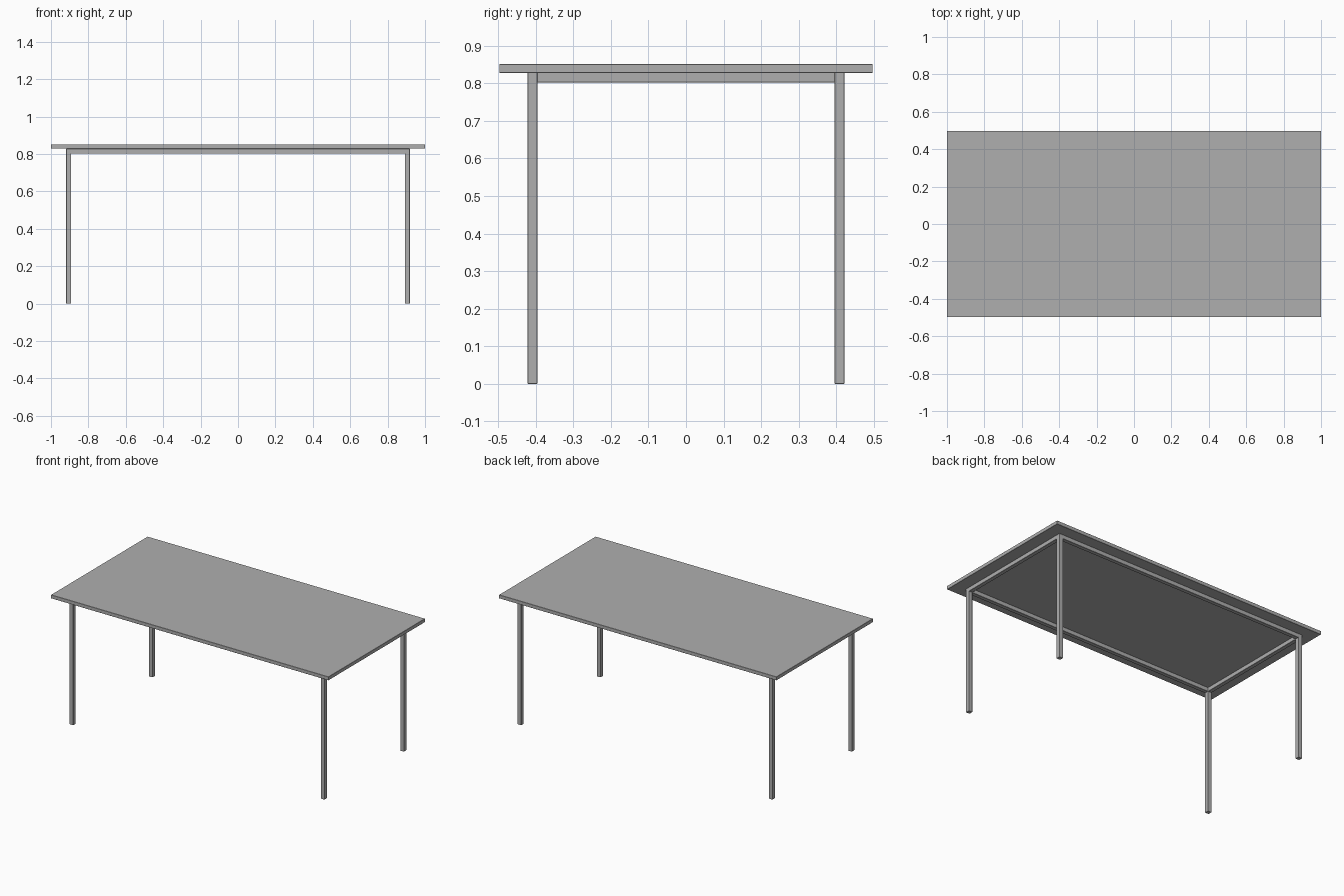
import bpy

if "Cube" in bpy.data.objects:
    bpy.data.objects.remove(bpy.data.objects["Cube"])

TOP, UNDER, RAIL_LOW = 0.851, 0.828, 0.802
LEG_X, LEG_Y, TUBE = 0.906, 0.409, 0.026

grey = bpy.data.materials.new("dark_grey")
grey.diffuse_color = (0.43, 0.43, 0.43, 1)
grey.use_nodes = True
grey.node_tree.nodes["Principled BSDF"].inputs["Base Color"].default_value = grey.diffuse_color


def box(name, size, center, bevel=0.001):
    bpy.ops.mesh.primitive_cube_add(size=1, location=center)
    ob = bpy.context.object
    ob.name = name
    ob.scale = size
    bpy.ops.object.transform_apply(location=False, rotation=False, scale=True)
    ob.data.materials.append(grey)
    mod = ob.modifiers.new("soft_edges", 'BEVEL')
    mod.width = bevel
    mod.segments = 1
    return ob


# Tabletop
box("tabletop", (2.0, 0.994, TOP - UNDER), (0, 0, (TOP + UNDER) / 2))

# Four square legs
for sx, side in ((-1, "left"), (1, "right")):
    for sy, end in ((-1, "front"), (1, "back")):
        box(f"{end}_{side}_leg", (TUBE, TUBE, UNDER),
            (sx * LEG_X, sy * LEG_Y, UNDER / 2))

# Frame rails between the legs, under the top
rail_z = (UNDER + RAIL_LOW) / 2
rail_h = UNDER - RAIL_LOW
for s, long_name, short_name in ((-1, "front", "left"), (1, "back", "right")):
    box(f"{long_name}_rail", (2 * LEG_X - TUBE, TUBE, rail_h), (0, s * LEG_Y, rail_z))
    box(f"{short_name}_rail", (TUBE, 2 * LEG_Y - TUBE, rail_h), (s * LEG_X, 0, rail_z))
